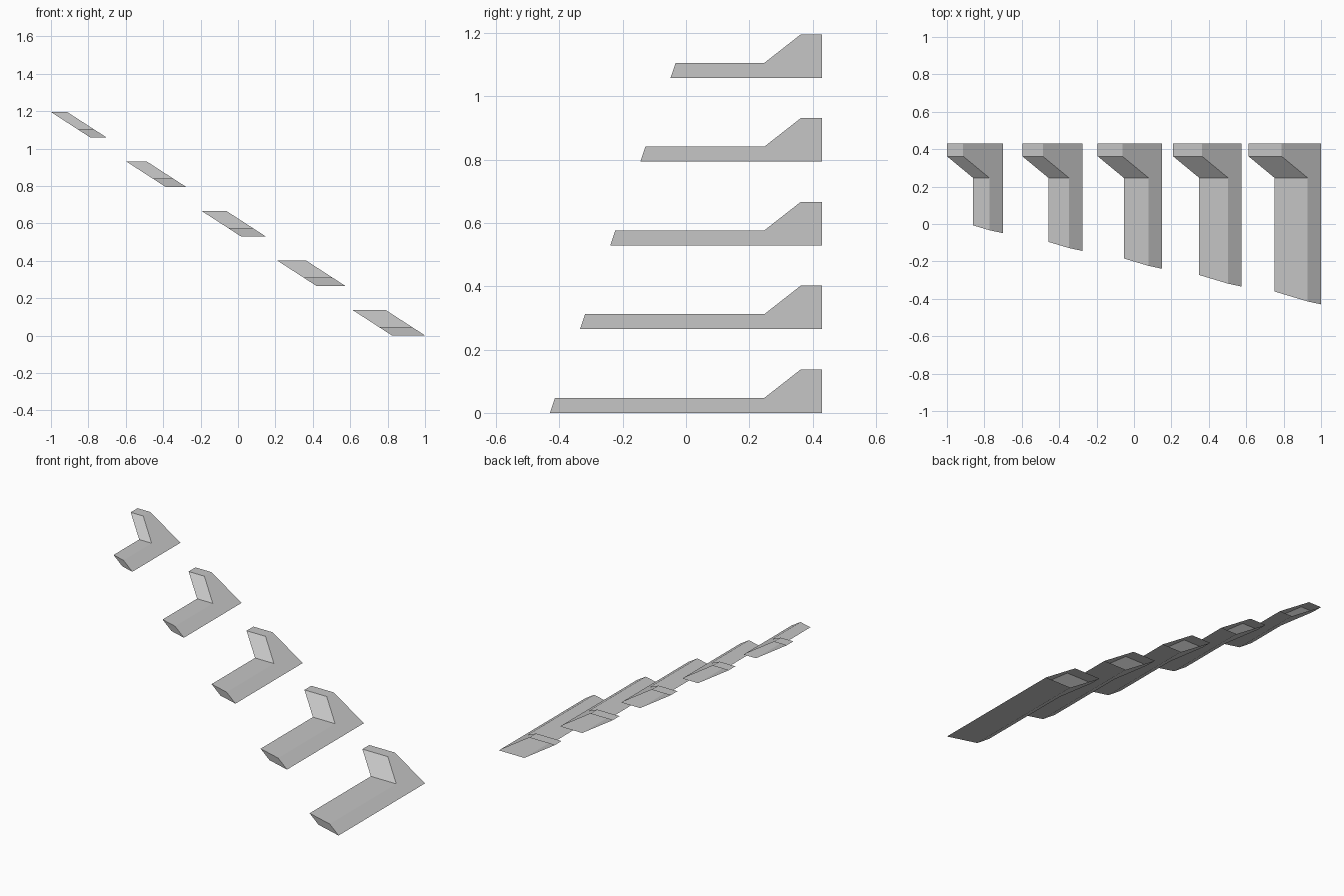
import bpy
import bmesh

cube = bpy.data.objects.get("Cube")
if cube:
    bpy.data.objects.remove(cube)

# Single plain grey
grey = bpy.data.materials.new("plain_grey")
grey.use_nodes = True
colour = (0.56, 0.56, 0.56, 1)
grey.diffuse_color = colour
grey.node_tree.nodes["Principled BSDF"].inputs["Base Color"].default_value = colour

COUNT = 5
HEIGHT = 0.137      # full height of the raised back
BAR = 0.047         # height of the low front bar
LEAN = 0.212        # sideways lean of the section over its height
BACK = 0.43


def add_step(i):
    # Steps get wider, longer and lower from right to left
    left = -1 + 0.403 * i
    width = 0.087 + 0.0225 * i
    base = 0.2645 * (COUNT - 1 - i)
    front = -0.007 - 0.0885 * i
    corner_x = left + LEAN * (1 - BAR / HEIGHT)

    def front_y(x, z):
        # Slanted cut across the front end
        return front - 0.3 * (x - corner_x) - 0.13 * (z - BAR)

    # Side outline as (y, z); None marks the slanted front cut
    outline = [(BACK, 0), (BACK, HEIGHT), (0.362, HEIGHT),
               (0.247, BAR), (None, BAR), (None, 0)]
    bm = bmesh.new()
    sides = []
    for offset in (0, width):
        ring = []
        for y, z in outline:
            x = left + offset + LEAN * (1 - z / HEIGHT)
            ring.append(bm.verts.new((x, front_y(x, z) if y is None else y, z + base)))
        bm.faces.new(ring)
        sides.append(ring)

    # Top, ramp, bar, front and underside; the back end stays open
    a, b = sides
    for k in range(1, len(outline)):
        n = (k + 1) % len(outline)
        bm.faces.new((a[k], a[n], b[n], b[k]))
    bmesh.ops.recalc_face_normals(bm, faces=bm.faces)

    mesh = bpy.data.meshes.new(f"step_{i + 1}")
    bm.to_mesh(mesh)
    bm.free()
    mesh.materials.append(grey)
    obj = bpy.data.objects.new(f"step_{i + 1}", mesh)
    bpy.context.collection.objects.link(obj)


for index in range(COUNT):
    add_step(index)
